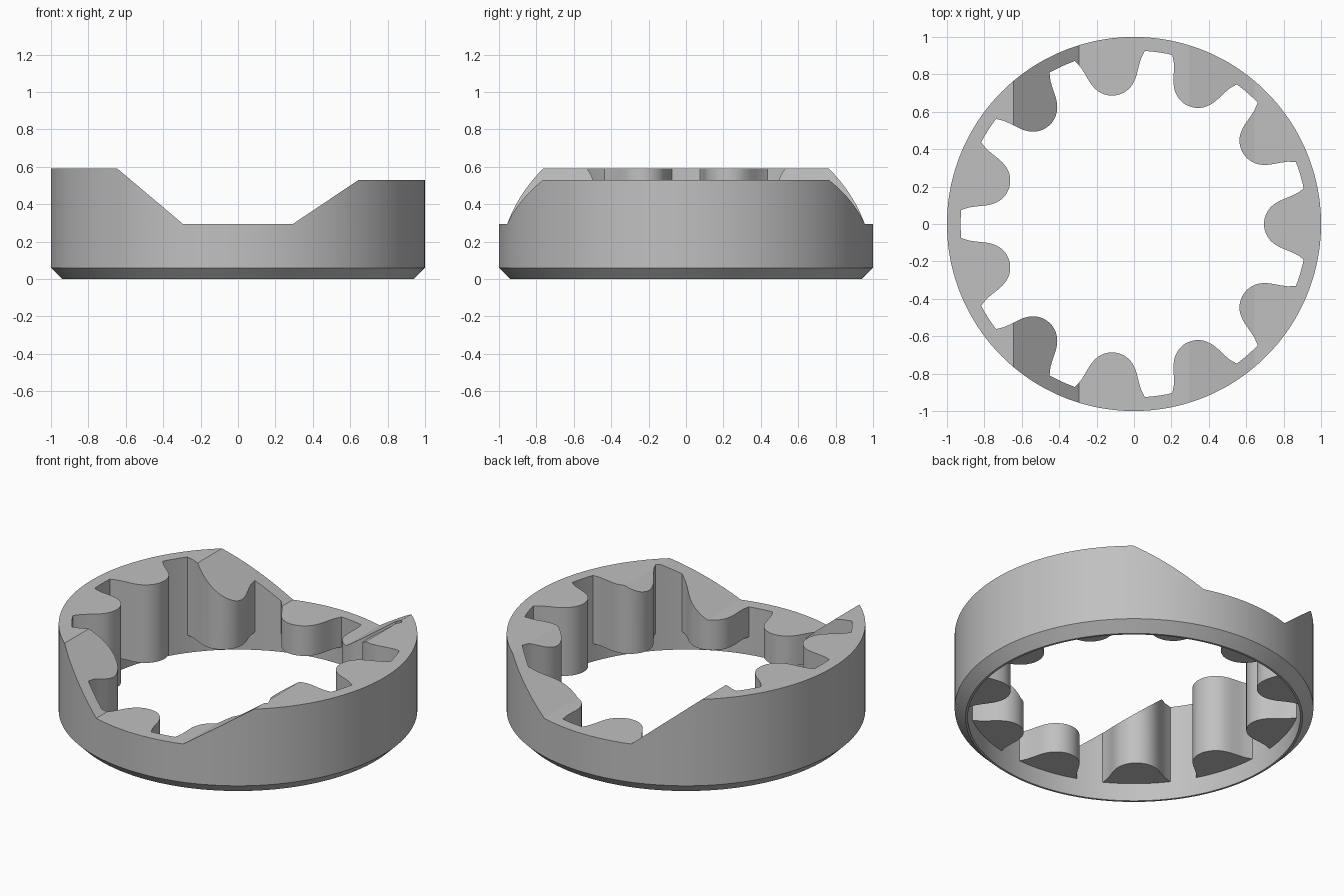
import bpy, bmesh
from math import sin, cos, pi, radians, atan2, hypot

if "Cube" in bpy.data.objects:
    bpy.data.objects.remove(bpy.data.objects["Cube"])

LOBES = 11
BORE = 0.927          # inner wall radius
LOBE_BASE = 0.11      # underside of the lobes
TOP = 0.7

grey = bpy.data.materials.new("plain grey")
grey.use_nodes = True
grey.diffuse_color = (0.53, 0.53, 0.53, 1)
grey.node_tree.nodes["Principled BSDF"].inputs["Base Color"].default_value = grey.diffuse_color


def make_object(name, bm):
    bmesh.ops.remove_doubles(bm, verts=bm.verts, dist=1e-5)
    bmesh.ops.recalc_face_normals(bm, faces=bm.faces)
    mesh = bpy.data.meshes.new(name)
    bm.to_mesh(mesh)
    bm.free()
    mesh.materials.append(grey)
    obj = bpy.data.objects.new(name, mesh)
    bpy.context.collection.objects.link(obj)
    return obj


# One lobe outline in polar form: round tip, flared flanks, then the slot wall
tip = [(0.825 - 0.13 * cos(radians(a)), 0.13 * sin(radians(a))) for a in range(0, 60, 6)]
flank = [(0.768, 0.118), (0.79, 0.129), (0.835, 0.147), (0.87, 0.163)]
half = [(atan2(y, x), hypot(x, y)) for x, y in tip + flank]
corner = radians(11.75)
half.append((corner, BORE))
lobe = [(-a, r) for a, r in reversed(half[1:])] + half
slot = 2 * pi / LOBES - 2 * corner
lobe += [(corner + slot * i / 5, BORE) for i in range(1, 5)]
gear = [(a + 2 * pi * k / LOBES, r) for k in range(LOBES) for a, r in lobe]

# Ring: stacked loops joined around the section
bm = bmesh.new()


def loop(z, radius=None):
    return [bm.verts.new(((radius or r) * cos(a), (radius or r) * sin(a), z)) for a, r in gear]


loops = [loop(0, 0.94), loop(0.06, 1), loop(TOP, 1), loop(TOP),
         loop(LOBE_BASE), loop(LOBE_BASE, BORE), loop(0, BORE)]
for lower, upper in zip(loops, loops[1:] + loops[:1]):
    for i in range(len(gear)):
        j = (i + 1) % len(gear)
        bm.faces.new((lower[i], lower[j], upper[j], upper[i]))
ring = make_object("lobed_ring", bm)

# Side silhouette that shapes the stepped top edge
bm = bmesh.new()
outline = [(-1.2, -0.2), (1.2, -0.2), (1.2, 0.53), (0.645, 0.53),
           (0.295, 0.295), (-0.295, 0.295), (-0.645, 0.59), (-1.2, 0.59)]
face = bm.faces.new([bm.verts.new((x, -1.2, z)) for x, z in outline])
side = bmesh.ops.extrude_face_region(bm, geom=[face])
bmesh.ops.translate(bm, vec=(0, 2.4, 0),
                    verts=[v for v in side["geom"] if isinstance(v, bmesh.types.BMVert)])
cutter = make_object("top_edge_cutter", bm)
cutter.hide_render = True

trim = ring.modifiers.new("top edge", "BOOLEAN")
trim.operation = "INTERSECT"
trim.solver = "EXACT"
trim.object = cutter

bpy.ops.object.select_all(action="DESELECT")
ring.select_set(True)
bpy.context.view_layer.objects.active = ring
bpy.ops.object.modifier_apply(modifier=trim.name)
bpy.data.objects.remove(cutter)
bpy.ops.object.shade_smooth_by_angle(angle=radians(25))
